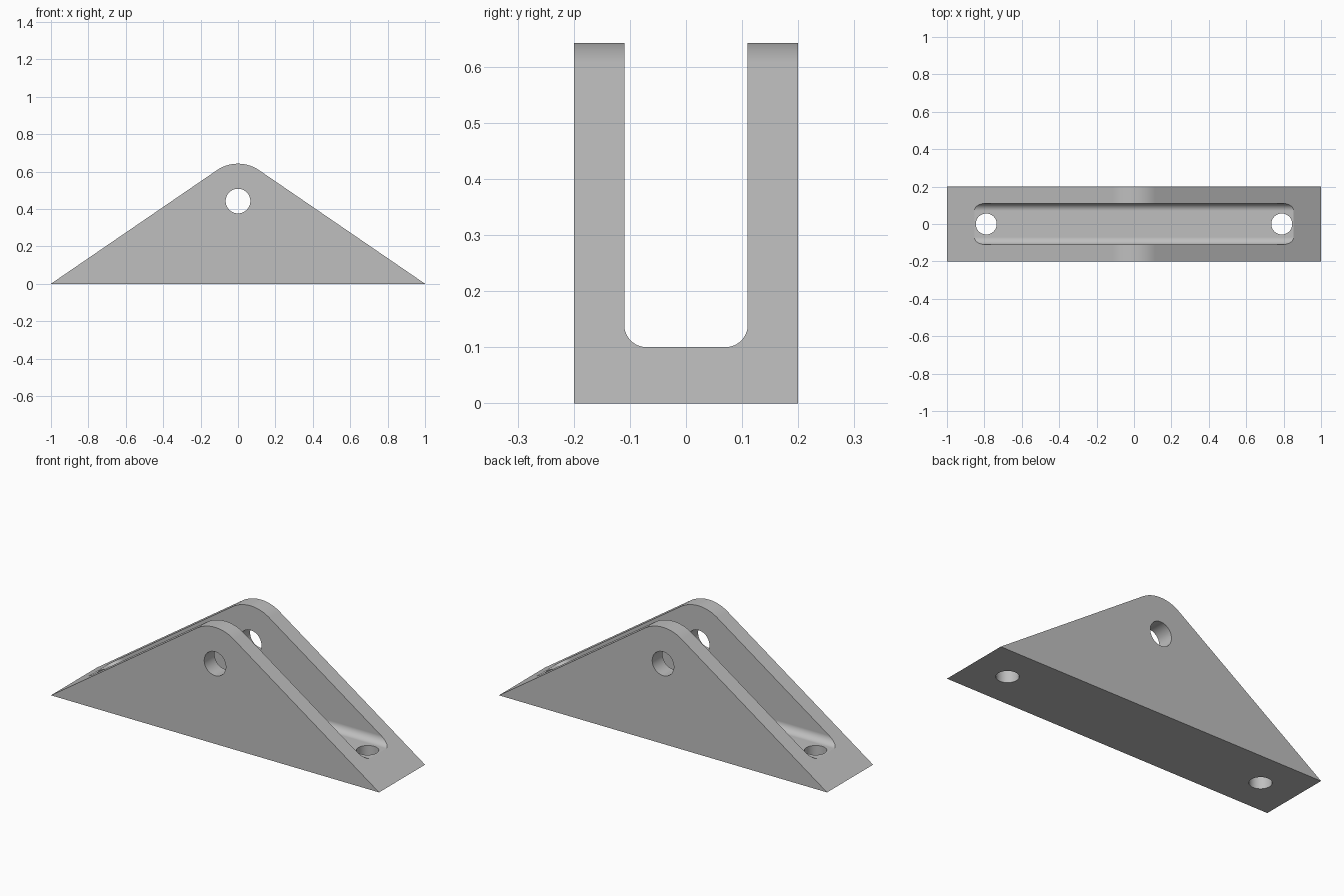
import bpy, bmesh
from math import sin, cos, pi, atan, asin, hypot
from mathutils import Vector

default = bpy.data.objects.get("Cube")
if default:
    bpy.data.objects.remove(default, do_unlink=True)

# Main dimensions
HALF_LENGTH, HALF_WIDTH = 1.0, 0.2
EYE_Z, EYE_RADIUS, TOP_RADIUS = 0.442, 0.066, 0.2
SLOT_HALF, SLOT_FLOOR, FILLET = 0.11, 0.1, 0.04
BOLT_X, BOLT_RADIUS = 0.79, 0.056

grey = bpy.data.materials.new("plain grey")
grey.use_nodes = True
colour = (0.52, 0.52, 0.52, 1)
grey.diffuse_color = colour
grey.node_tree.nodes["Principled BSDF"].inputs["Base Color"].default_value = colour


def arc(cx, cy, radius, start, end, steps):
    """Points along a circular arc, angles in radians."""
    angles = [start + (end - start) * i / steps for i in range(steps + 1)]
    return [(cx + radius * cos(a), cy + radius * sin(a)) for a in angles]


def prism(name, outline, place, sweep):
    """Extrude a 2D outline; place maps (u, v) to its starting position."""
    bm = bmesh.new()
    face = bm.faces.new([bm.verts.new(place(u, v)) for u, v in outline])
    extruded = bmesh.ops.extrude_face_region(bm, geom=[face])["geom"]
    moved = [g for g in extruded if isinstance(g, bmesh.types.BMVert)]
    bmesh.ops.translate(bm, verts=moved, vec=Vector(sweep))
    bmesh.ops.recalc_face_normals(bm, faces=bm.faces)
    mesh = bpy.data.meshes.new(name)
    bm.to_mesh(mesh)
    bm.free()
    mesh.materials.append(grey)
    obj = bpy.data.objects.new(name, mesh)
    bpy.context.collection.objects.link(obj)
    return obj


def circle(cx, cy, radius):
    return arc(cx, cy, radius, 0, 2 * pi, 64)[:-1]


# Triangular body, its sides tangent to the rounded top
slope = atan(EYE_Z / HALF_LENGTH) + asin(TOP_RADIUS / hypot(HALF_LENGTH, EYE_Z))
body_outline = [(-HALF_LENGTH, 0), (HALF_LENGTH, 0)]
body_outline += arc(0, EYE_Z, TOP_RADIUS, pi / 2 - slope, pi / 2 + slope, 32)
bracket = prism("clevis_bracket", body_outline,
                lambda u, v: (u, -HALF_WIDTH, v), (0, 2 * HALF_WIDTH, 0))

# Lengthwise slot with filleted floor
inner, floor = SLOT_HALF - FILLET, SLOT_FLOOR + FILLET
slot_outline = [(SLOT_HALF, 1), (-SLOT_HALF, 1)]
slot_outline += arc(-inner, floor, FILLET, pi, 1.5 * pi, 16)
slot_outline += arc(inner, floor, FILLET, 1.5 * pi, 2 * pi, 16)
cutters = [prism("slot_cutter", slot_outline,
                 lambda u, v: (-1.2, u, v), (2.4, 0, 0))]

# Pin hole through both cheeks and a bolt hole at each end of the floor
cutters.append(prism("pin_hole_cutter", circle(0, EYE_Z, EYE_RADIUS),
                     lambda u, v: (u, -0.5, v), (0, 1, 0)))
for side, x in (("right", -BOLT_X), ("left", BOLT_X)):
    cutters.append(prism(side + "_bolt_hole_cutter", circle(x, 0, BOLT_RADIUS),
                         lambda u, v: (u, v, -0.5), (0, 0, 1)))

bpy.ops.object.select_all(action='DESELECT')
bpy.context.view_layer.objects.active = bracket
bracket.select_set(True)
for cutter in cutters:
    cut = bracket.modifiers.new(cutter.name, 'BOOLEAN')
    cut.operation = 'DIFFERENCE'
    cut.solver = 'EXACT'
    cut.object = cutter
    bpy.ops.object.modifier_apply(modifier=cut.name)
    bpy.data.objects.remove(cutter, do_unlink=True)

# Smooth curved surfaces, flat planes
bpy.ops.object.shade_smooth_by_angle(angle=pi / 9)
weighted = bracket.modifiers.new("even_normals", 'WEIGHTED_NORMAL')
weighted.keep_sharp = True
